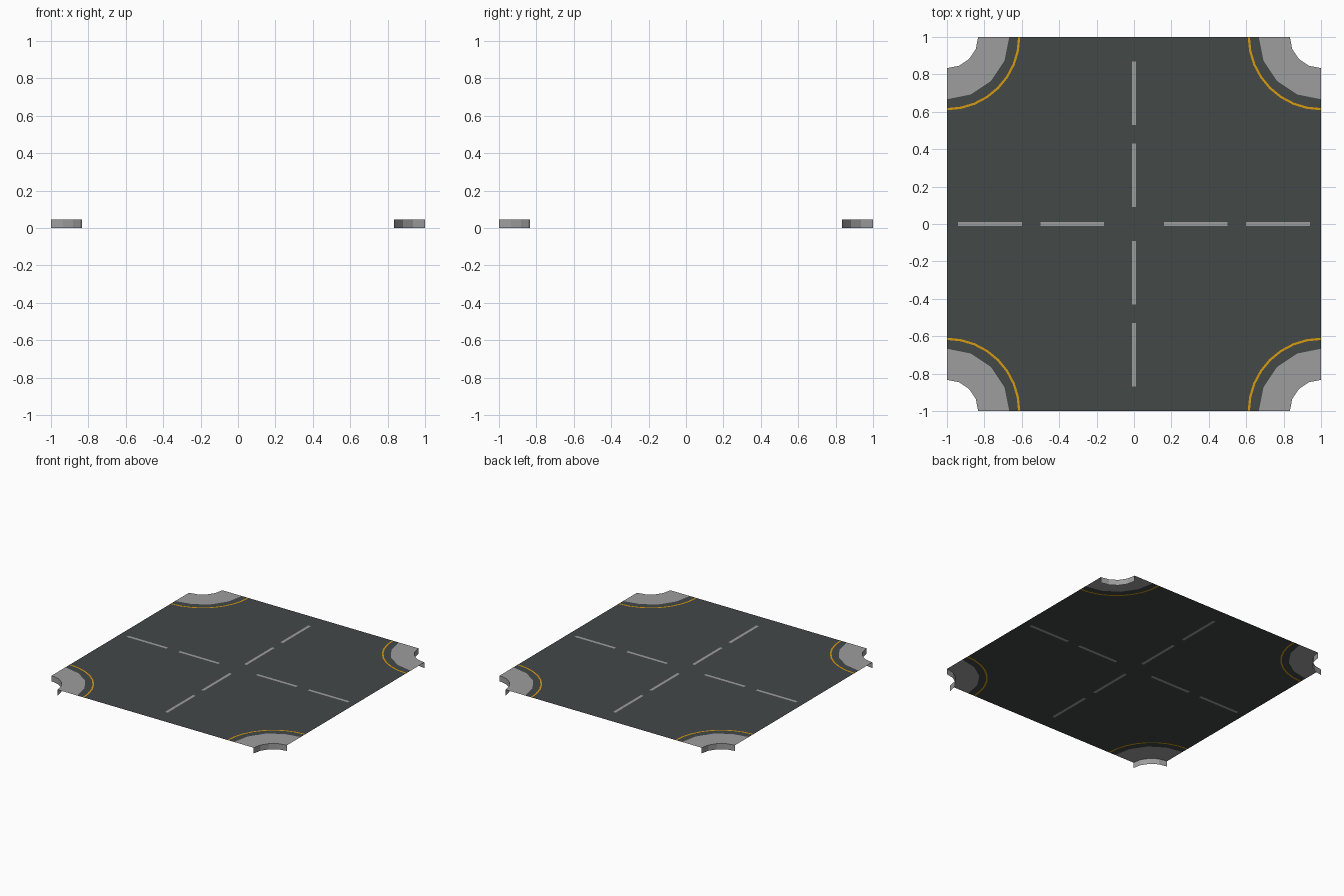
import bpy, bmesh, math

if "Cube" in bpy.data.objects:
    bpy.data.objects.remove(bpy.data.objects["Cube"])

TOP = 0.044          # height of the road surface
R_IN, R_WALK = 0.167, 0.333   # pavement inner and outer radius
R_Y1, R_Y2 = 0.380, 0.392     # yellow kerb line
SQ = 0.45            # size of each corner block
STEPS = 16           # angular slices per corner


def material(name, rgb):
    m = bpy.data.materials.new(name)
    m.diffuse_color = (*rgb, 1)
    m.use_nodes = True
    m.node_tree.nodes["Principled BSDF"].inputs["Base Color"].default_value = m.diffuse_color
    return m


asphalt = material("asphalt grey", (0.056, 0.065, 0.064))
concrete = material("light grey", (0.34, 0.34, 0.34))
yellow = material("line yellow", (0.66, 0.32, 0.005))


def finish(bm, name, mat):
    bmesh.ops.remove_doubles(bm, verts=bm.verts, dist=1e-5)
    me = bpy.data.meshes.new(name)
    bm.to_mesh(me)
    bm.free()
    me.materials.append(mat)
    ob = bpy.data.objects.new(name, me)
    bpy.context.collection.objects.link(ob)


def face(bm, pts):
    bm.faces.new([bm.verts.new(p) for p in pts])


# Radius of a faceted arc at angle t (n flat sides per quarter)
def faceted(r, n):
    a = math.pi / 2 / n
    return lambda t: r * math.cos(a / 2) / math.cos(t % a - a / 2)


inner, walk = faceted(R_IN, 4), faceted(R_WALK, 4)
y1, y2 = faceted(R_Y1, 8), faceted(R_Y2, 8)


def square(t):
    return SQ / max(math.cos(t), math.sin(t))


# Point at angle t around corner k, measured inwards from the corner
def corner_point(k, r, t, z=TOP):
    x, y = -1 + r * math.cos(t), -1 + r * math.sin(t)
    for _ in range(k):
        x, y = -y, x
    return (x, y, z)


def ring(bm, ra, rb):
    for k in range(4):
        for i in range(STEPS):
            t0, t1 = (math.pi / 2 * j / STEPS for j in (i, i + 1))
            # keep facet corners exact despite the modulo
            face(bm, [corner_point(k, ra(t0), t0), corner_point(k, rb(t0), t0),
                      corner_point(k, rb(t1), t1), corner_point(k, ra(t1), t1)])


# Lane dashes as (x0, x1, y0, y1)
W = 0.011
dash_rects = []
for s in (-1, 1):
    for a, b in ((0.16, 0.50), (0.60, 0.94)):
        lo, hi = sorted((s * a, s * b))
        dash_rects.append((lo, hi, -W, W))
    for a, b in ((0.09, 0.43), (0.53, 0.87)):
        lo, hi = sorted((s * a, s * b))
        dash_rects.append((-W, W, lo, hi))

# Road surface and dashes: one flush grid split by the dash outlines
road, dashes = bmesh.new(), bmesh.new()
E = 1 - SQ
xs = sorted({-1, 1, -E, E} | {v for d in dash_rects for v in d[:2]})
ys = sorted({-1, 1, -E, E} | {v for d in dash_rects for v in d[2:]})
for x0, x1 in zip(xs, xs[1:]):
    for y0, y1_ in zip(ys, ys[1:]):
        cx, cy = (x0 + x1) / 2, (y0 + y1_) / 2
        if abs(cx) > E and abs(cy) > E:
            continue
        is_dash = any(a < cx < b and c < cy < d for a, b, c, d in dash_rects)
        face(dashes if is_dash else road,
             [(x0, y0, TOP), (x1, y0, TOP), (x1, y1_, TOP), (x0, y1_, TOP)])
ring(road, y2, square)
ring(road, walk, y1)
finish(road, "road_surface", asphalt)
finish(dashes, "lane_dashes", concrete)

# Yellow curved kerb lines
bm = bmesh.new()
ring(bm, y1, y2)
finish(bm, "kerb_lines", yellow)

# Corner pavements with the wall dropping to the ground on the inner arc
bm = bmesh.new()
ring(bm, inner, walk)
for k in range(4):
    for i in range(4):
        t0, t1 = math.pi / 8 * i, math.pi / 8 * (i + 1)
        face(bm, [corner_point(k, R_IN, t0, 0), corner_point(k, R_IN, t0),
                  corner_point(k, R_IN, t1), corner_point(k, R_IN, t1, 0)])
finish(bm, "corner_pavements", concrete)
